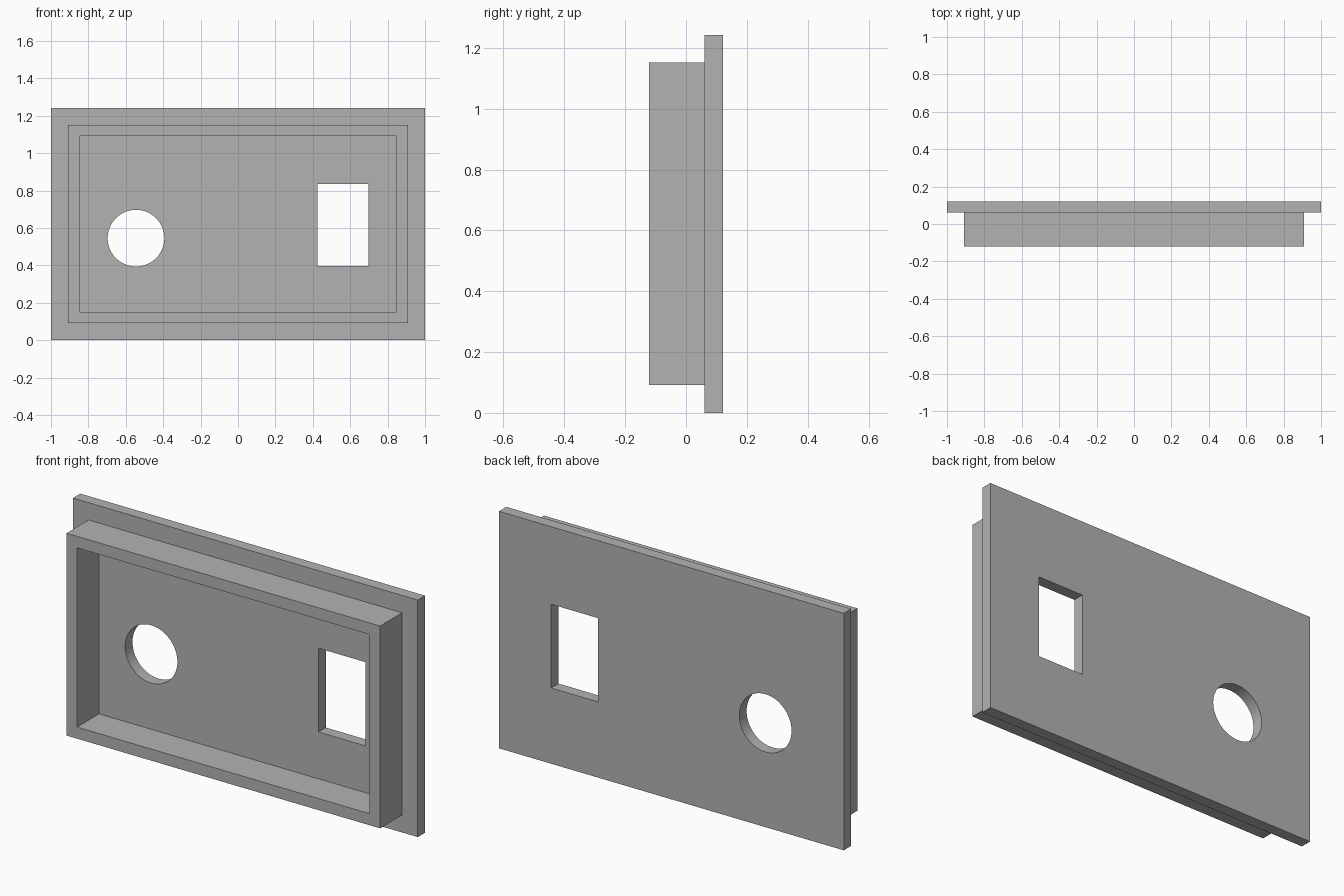
import bpy
import math

default = bpy.data.objects.get("Cube")
if default:
    bpy.data.objects.remove(default, do_unlink=True)

U = 1 / 16.5          # one design unit
HEIGHT = 20.5 * U     # panel height
MID = HEIGHT / 2
BACK = 2 * U          # rear face of the panel
SEAT = 1 * U          # plane where frame meets panel

grey = bpy.data.materials.new("plain grey")
grey.use_nodes = True
colour = (0.45, 0.45, 0.45, 1)
grey.diffuse_color = colour
grey.node_tree.nodes["Principled BSDF"].inputs["Base Color"].default_value = colour


def box(name, x0, x1, y0, y1, z0, z1):
    bpy.ops.mesh.primitive_cube_add(
        size=1, location=((x0 + x1) / 2, (y0 + y1) / 2, (z0 + z1) / 2))
    ob = bpy.context.object
    ob.name = name
    ob.scale = (x1 - x0, y1 - y0, z1 - z0)
    bpy.ops.object.transform_apply(location=False, rotation=False, scale=True)
    ob.data.materials.append(grey)
    return ob


def cut(target, cutter):
    """Subtract the cutter from the target, then discard it."""
    cutter.hide_render = True
    mod = target.modifiers.new("opening", 'BOOLEAN')
    mod.operation = 'DIFFERENCE'
    mod.solver = 'EXACT'
    mod.object = cutter
    bpy.ops.object.select_all(action='DESELECT')
    bpy.context.view_layer.objects.active = target
    target.select_set(True)
    bpy.ops.object.modifier_apply(modifier=mod.name)
    bpy.data.objects.remove(cutter, do_unlink=True)


# Flat rear panel
panel = box("back_panel", -1, 1, SEAT, BACK, 0, HEIGHT)

# Rectangular opening
cut(panel, box("rectangle_cutter", 7 * U, 11.5 * U, 0, 3 * U, 0.397, 0.836))

# Round opening
bpy.ops.mesh.primitive_cylinder_add(
    vertices=64, radius=2.5 * U, depth=4 * U,
    location=(-9 * U, 1.5 * U, 9 * U), rotation=(math.pi / 2, 0, 0))
round_cutter = bpy.context.object
round_cutter.data.materials.append(grey)
cut(panel, round_cutter)
bpy.ops.object.shade_smooth_by_angle(angle=math.radians(30))

# Raised rectangular frame on the front, open in the middle
w, h, wall = 15 * U, 8.75 * U, U
frame = box("front_frame", -w, w, -BACK, SEAT, MID - h, MID + h)
cut(frame, box("frame_cutter", wall - w, w - wall, -3 * U, 3 * U,
               MID - h + wall, MID + h - wall))
